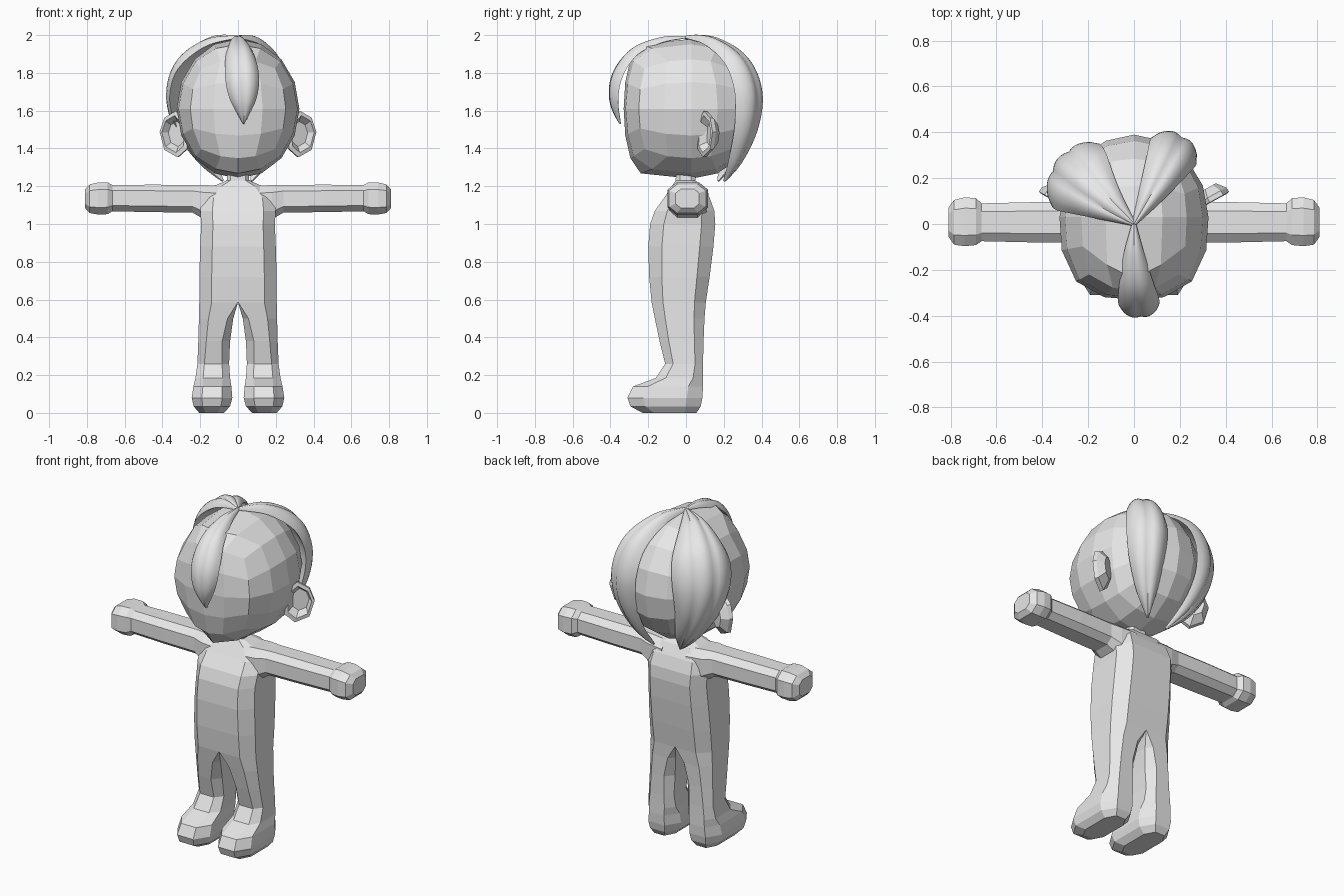
import bpy, bmesh, math
from mathutils import Vector

if "Cube" in bpy.data.objects:
    bpy.data.objects.remove(bpy.data.objects["Cube"], do_unlink=True)

grey = bpy.data.materials.new("plain_grey")
grey.use_nodes = True
grey.diffuse_color = (0.8, 0.8, 0.8, 1)
grey.node_tree.nodes["Principled BSDF"].inputs["Base Color"].default_value = (0.8, 0.8, 0.8, 1)


def finish(name, bm, smooth=False):
    bmesh.ops.recalc_face_normals(bm, faces=bm.faces)
    mesh = bpy.data.meshes.new(name)
    bm.to_mesh(mesh)
    bm.free()
    mesh.materials.append(grey)
    obj = bpy.data.objects.new(name, mesh)
    bpy.context.collection.objects.link(obj)
    if smooth:
        bpy.ops.object.select_all(action="DESELECT")
        obj.select_set(True)
        bpy.context.view_layer.objects.active = obj
        bpy.ops.object.shade_smooth_by_angle(angle=math.radians(40))


def loft(name, rings, side=1, smooth=False):
    """Skin a list of point rings; side=-1 mirrors across x."""
    bm = bmesh.new()
    rows = [[bm.verts.new((p[0] * side, p[1], p[2])) for p in ring] for ring in rings]
    n = len(rows[0])
    for a, b in zip(rows, rows[1:]):
        for i in range(n):
            j = (i + 1) % n
            bm.faces.new((a[i], a[j], b[j], b[i]))
    bm.faces.new(rows[0])
    bm.faces.new(rows[-1])
    finish(name, bm, smooth)


def octagon(u0, u1, v0, v1, cu=0.22, cv=0.22, inner=1):
    """Rectangle with cut corners; inner scales the cuts on the u0 side."""
    du, dv = (u1 - u0) * cu, (v1 - v0) * cv
    iu, iv = du * inner, dv * inner
    return [(u1, v0 + dv), (u1, v1 - dv), (u1 - du, v1), (u0 + iu, v1),
            (u0, v1 - iv), (u0, v0 + iv), (u0 + iu, v0), (u1 - du, v0)]


# Head: quad sphere with a broad, flattened face
bm = bmesh.new()
bmesh.ops.create_cube(bm, size=2)
bmesh.ops.subdivide_edges(bm, edges=bm.edges[:], cuts=3, use_grid_fill=True)
for v in bm.verts:
    d = Vector([math.tan(k * math.pi / 4) for k in v.co]).normalized()
    if d.y < 0:
        widen = 1 + 0.4 * d.x ** 2 * d.y ** 2
        d.x *= widen
        d.y *= widen * max(1 - d.z ** 2, 0.01) ** -0.35
    v.co = (0.325 * d.x, 0.03 + 0.36 * d.y, 1.61 + 0.37 * d.z)
finish("head", bm)

# Torso and neck: half width, front y, back y, z
torso = [(0.205, -0.182, 0.105, 0.585), (0.205, -0.195, 0.125, 0.72), (0.2, -0.2, 0.145, 0.88),
         (0.195, -0.19, 0.155, 1.0), (0.2, -0.165, 0.15, 1.07), (0.19, -0.115, 0.125, 1.14),
         (0.13, -0.075, 0.09, 1.2), (0.06, -0.055, 0.05, 1.23), (0.05, -0.05, 0.045, 1.32)]
loft("torso", [[(x, y, z) for x, y in octagon(-w, w, f, b, 0.16, 0.21)] for w, f, b, z in torso])

# Legs with feet: inner x, outer x, front y, back y, z, corner cut, inner corner factor
leg = [(0.0, 0.205, -0.182, 0.105, 0.585, 0.32, 0.02), (0.025, 0.207, -0.165, 0.098, 0.5, 0.28, 0.6),
       (0.042, 0.21, -0.14, 0.093, 0.38, 0.25, 1), (0.047, 0.215, -0.11, 0.09, 0.26, 0.22, 1),
       (0.042, 0.225, -0.16, 0.09, 0.185, 0.22, 1), (0.035, 0.236, -0.28, 0.09, 0.14, 0.25, 1),
       (0.03, 0.245, -0.31, 0.087, 0.08, 0.25, 1), (0.042, 0.235, -0.295, 0.078, 0.035, 0.25, 1),
       (0.075, 0.205, -0.23, 0.055, 0.0, 0.25, 1)]
# Arms with hands: x, front y, back y, bottom z, top z
arm = [(0.08, -0.1, 0.12, 1.03, 1.2), (0.18, -0.095, 0.11, 1.025, 1.207),
       (0.24, -0.08, 0.095, 1.06, 1.207), (0.45, -0.08, 0.095, 1.063, 1.208),
       (0.665, -0.075, 0.09, 1.067, 1.207), (0.69, -0.092, 0.113, 1.052, 1.22),
       (0.74, -0.097, 0.116, 1.05, 1.22), (0.785, -0.09, 0.105, 1.058, 1.21),
       (0.81, -0.055, 0.07, 1.085, 1.185)]
# Ears: outline in x and z, then scale and push along the facing direction
outline = [(-0.02, 0.12), (0.04, 0.085), (0.065, 0.01), (0.04, -0.085),
           (-0.03, -0.125), (-0.08, -0.08), (-0.075, 0.06)]
facing = Vector((0.48, -0.88, 0))
ear = []
for scale, push in [(0.55, -0.035), (0.8, 0.003), (1, 0), (0.97, -0.022), (0.55, -0.06)]:
    ear.append([Vector((0.35 + x * scale, 0.105 + 0.55 * x * scale, 1.478 + z * scale))
                + facing * push for x, z in outline])

for side, word in ((1, "left"), (-1, "right")):
    loft(word + "_leg", [[(x, y, z) for x, y in octagon(a, b, f, k, cut, 0.21, inner)]
                         for a, b, f, k, z, cut, inner in leg], side)
    loft(word + "_arm", [[(x, y, z) for y, z in octagon(f, b, lo, hi)]
                         for x, f, b, lo, hi in arm], side)
    loft(word + "_ear", ear, side)


def spline(points, steps=6):
    """Smooth path through points of x, y, z and half width."""
    pts = [Vector(p) for p in points]
    pts = [2 * pts[0] - pts[1]] + pts + [2 * pts[-1] - pts[-2]]
    path = []
    for a, b, c, d in zip(pts, pts[1:], pts[2:], pts[3:]):
        for i in range(steps):
            t = i / steps
            path.append(0.5 * (2 * b + (c - a) * t + (2 * a - 5 * b + 4 * c - d) * t * t
                               + (3 * b - 3 * c + d - a) * t ** 3))
    return path + [pts[-2]]


def hair_lock(name, points, thick, lobes):
    path = spline(points)
    widest = max(p[3] for p in path)
    n = 6 * lobes
    rings = []
    for i, p in enumerate(path):
        pos, w = p.xyz, max(p[3], 0.003)
        along = (path[min(i + 1, len(path) - 1)] - path[max(i - 1, 0)]).xyz.normalized()
        out = pos - Vector((0, 0.02, 1.63))
        out = (out - along * out.dot(along)).normalized()
        across = along.cross(out)
        depth = thick * min(1, (w / widest) ** 0.6)
        ring = []
        for top in (1, -1):
            for k in range(n):
                s = (-1 + 2 * k / n) * top
                dome = math.sqrt(max(0, 1 - s * s))
                groove = 0.8 + 0.2 * abs(math.sin(lobes * math.pi * (s + 1) / 2))
                h = dome * groove if top > 0 else -0.15 * dome
                ring.append(pos + across * w * s + out * (h * depth - (w * s) ** 2 * 1.3))
        rings.append(ring)
    loft(name, rings, 1, True)


# Hair locks from the crown
hair_lock("front_lock", [(0, 0, 1.985, 0.01), (0, -0.13, 1.962, 0.045), (0.01, -0.265, 1.9, 0.075),
                         (0.022, -0.35, 1.785, 0.09), (0.028, -0.37, 1.66, 0.07),
                         (0.03, -0.345, 1.53, 0.004)], 0.045, 2)
hair_lock("back_left_lock", [(0, 0, 1.985, 0.01), (0.08, 0.14, 1.95, 0.06), (0.15, 0.27, 1.85, 0.1),
                             (0.18, 0.33, 1.7, 0.115), (0.175, 0.32, 1.53, 0.1),
                             (0.13, 0.265, 1.36, 0.06), (0.07, 0.2, 1.23, 0.006)], 0.065, 2)
hair_lock("back_right_lock", [(0, 0, 1.985, 0.01), (-0.13, 0.1, 1.95, 0.09), (-0.24, 0.195, 1.85, 0.16),
                              (-0.285, 0.24, 1.7, 0.17), (-0.26, 0.25, 1.53, 0.135),
                              (-0.175, 0.23, 1.36, 0.075), (-0.08, 0.17, 1.23, 0.006)], 0.065, 3)
